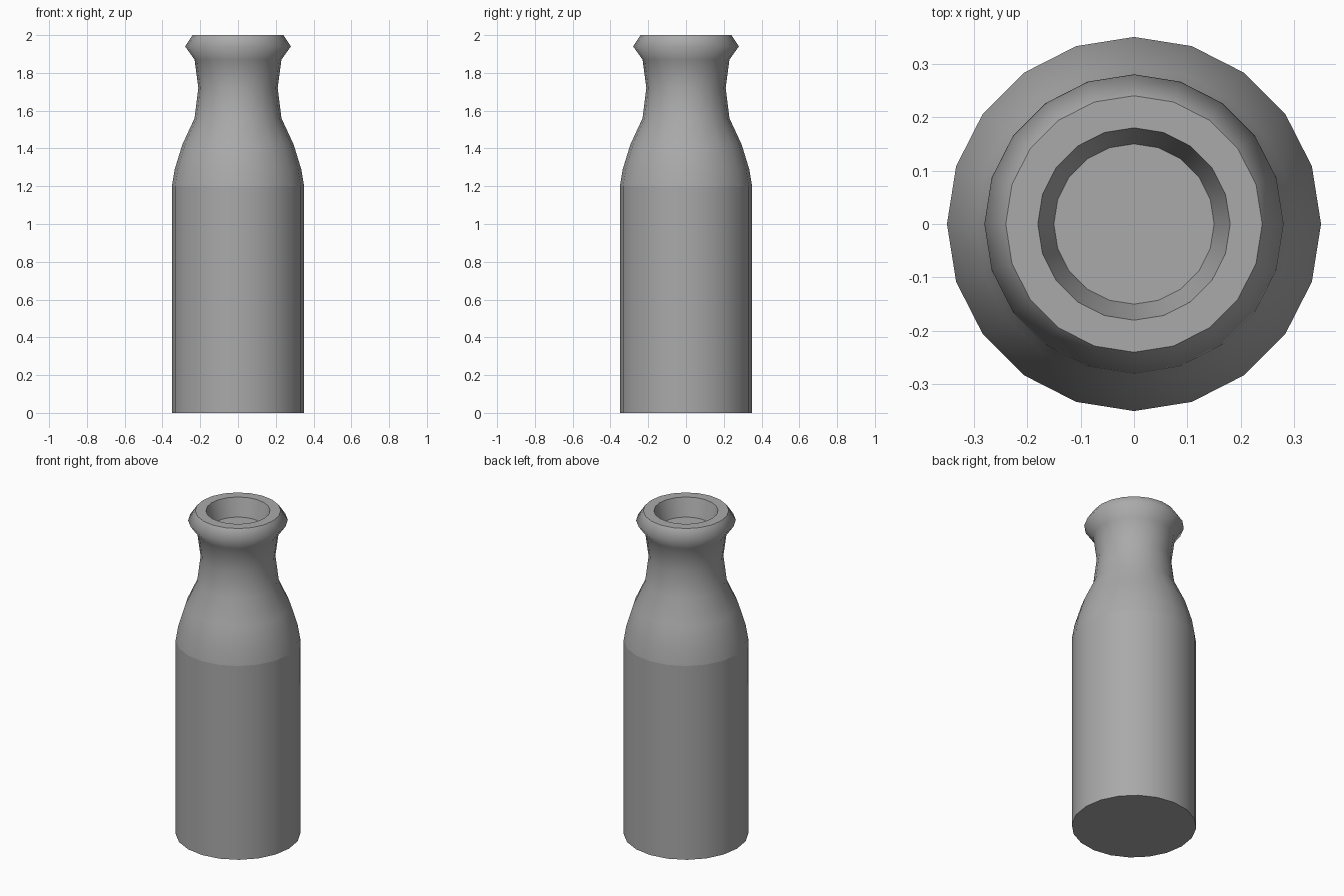
import bpy
import bmesh
from math import cos, sin, tau

if "Cube" in bpy.data.objects:
    bpy.data.objects.remove(bpy.data.objects["Cube"])

SIDES = 20

# Single grey finish
grey = bpy.data.materials.new("plain_grey")
grey.use_nodes = True
colour = (0.4, 0.4, 0.4, 1)
grey.diffuse_color = colour
grey.node_tree.nodes["Principled BSDF"].inputs["Base Color"].default_value = colour

# Profile from base to mouth: radius, height, hard crease
profile = [
    (0.35, 0.0, True),
    (0.35, 1.2, True),     # top of the straight body
    (0.335, 1.29, False),  # shoulder
    (0.295, 1.42, False),
    (0.23, 1.56, False),
    (0.21, 1.72, False),   # neck waist
    (0.23, 1.87, False),
    (0.28, 1.94, False),   # collar
    (0.24, 2.0, True),
    (0.18, 2.0, True),     # mouth
    (0.15, 1.89, True),    # recessed floor
]


def add_ring(bm, radius, height):
    angles = [tau * i / SIDES for i in range(SIDES)]
    return [bm.verts.new((radius * cos(a), radius * sin(a), height)) for a in angles]


# Revolve the profile and cap both ends
bm = bmesh.new()
rings = [add_ring(bm, r, z) for r, z, _ in profile]
for low, high in zip(rings, rings[1:]):
    for i in range(SIDES):
        j = (i + 1) % SIDES
        bm.faces.new((low[i], low[j], high[j], high[i]))
bm.faces.new(rings[0][::-1])
bm.faces.new(rings[-1])

# Smooth everything except the creased rings
for face in bm.faces:
    face.smooth = True
for ring, (_, _, crease) in zip(rings, profile):
    if crease:
        for i in range(SIDES):
            bm.edges.get((ring[i - 1], ring[i])).smooth = False

mesh = bpy.data.meshes.new("bottle")
bm.to_mesh(mesh)
bm.free()
mesh.materials.append(grey)
bottle = bpy.data.objects.new("bottle", mesh)
bpy.context.collection.objects.link(bottle)
